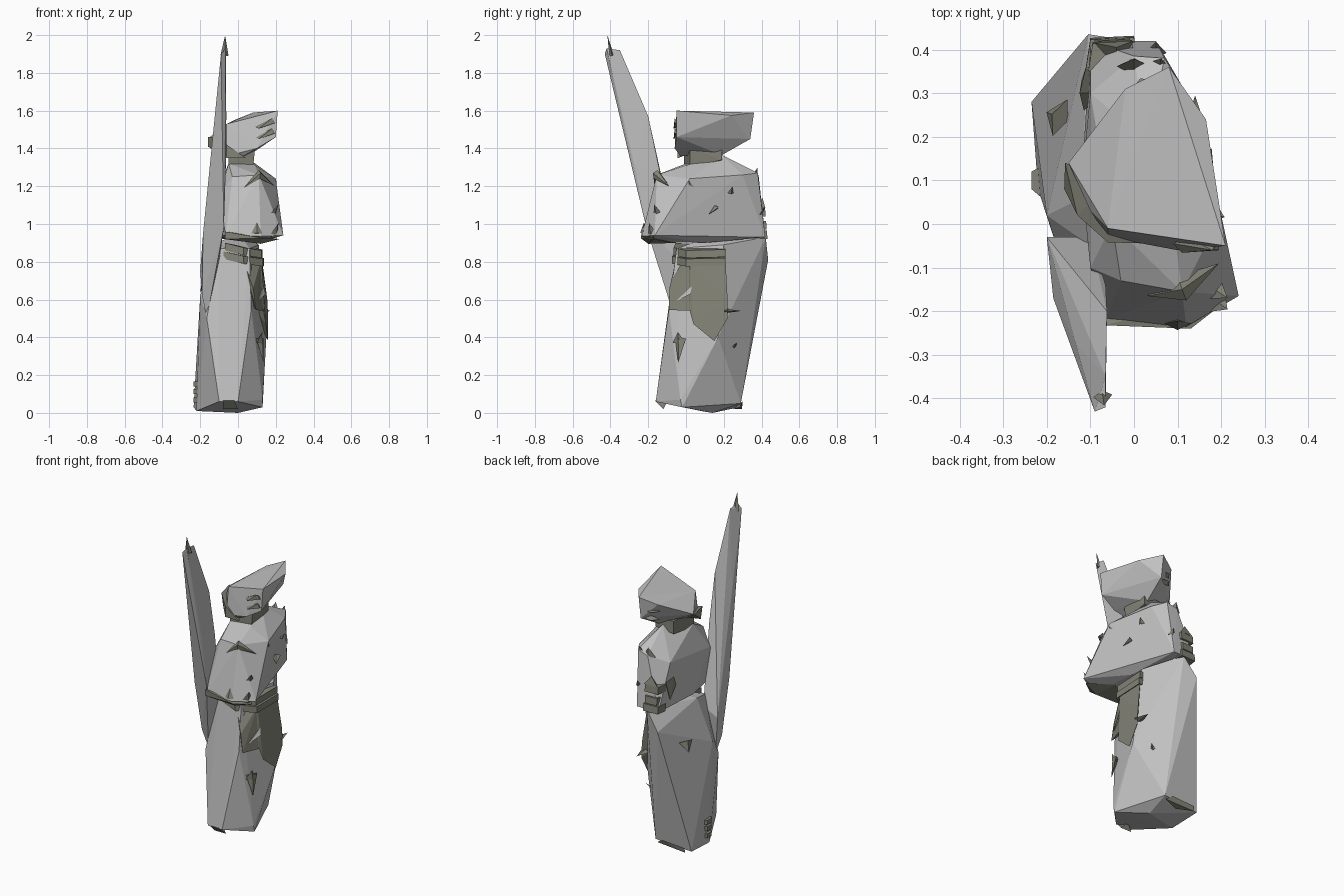
import bpy, bmesh
from mathutils import Vector, Matrix


def material(name, rgb):
    m = bpy.data.materials.new(name)
    m.diffuse_color = (*rgb, 1)
    return m


STONE = material("light grey stone", (0.53, 0.53, 0.53))
OLIVE = material("olive grey trim", (0.23, 0.23, 0.185))


def finish(name, bm, mat):
    me = bpy.data.meshes.new(name)
    bmesh.ops.recalc_face_normals(bm, faces=bm.faces)
    bm.to_mesh(me)
    bm.free()
    me.materials.append(mat)
    bpy.context.collection.objects.link(bpy.data.objects.new(name, me))


def hull(name, pts, mat):
    """Faceted block: the convex hull of a few corner points."""
    bm = bmesh.new()
    for p in pts:
        bm.verts.new(p)
    bmesh.ops.convex_hull(bm, input=bm.verts)
    bmesh.ops.delete(bm, geom=[v for v in bm.verts if not v.link_faces], context='VERTS')
    finish(name, bm, mat)


def spike(name, base, direction, length, radius, flat=0.5):
    """Small four-sided pyramid stud, flattened across one axis."""
    bm = bmesh.new()
    rot = Vector(direction).to_track_quat('Z', 'Y').to_matrix().to_4x4()
    bmesh.ops.create_cone(bm, cap_ends=True, segments=4, radius1=radius, radius2=0, depth=length,
                          matrix=Matrix.Translation(base) @ rot @ Matrix.Diagonal((1, flat, 1, 1)))
    finish(name, bm, OLIVE)


# long robe
hull("robe", [(-.1, -.16, .06), (0, -.16, .06), (.13, -.02, .03), (.01, .29, .05),
              (-.22, .08, .01), (-.235, .28, .03), (0, .14, 0), (.13, -.03, .07),
              (-.165, -.09, .5), (.07, -.09, .55), (.15, .17, .4), (-.2, .02, .62),
              (.06, -.05, .87), (.11, .2, .89), (-.02, .422, .93), (-.105, .435, .81),
              (-.12, .06, .89), (-.1, -.05, .87), (0, .2, .96)], STONE)

# torso with folded arms
hull("torso", [(-.065, -.22, .94), (.12, -.235, .935), (.24, -.165, .94), (.12, -.17, .905),
               (.11, -.155, 1.26), (-.03, -.13, 1.25), (.2, .02, 1.24), (.12, .3, 1.26),
               (.07, .38, 1.27), (.0, .385, 1.25), (-.1, .42, .93), (.05, .42, .93),
               (.1, .1, .9), (-.05, .0, 1.32), (.09, .0, 1.31), (.03, .19, 1.365),
               (-.1, .3, 1.2), (-.1, -.1, 1.15), (-.12, .1, .93)], STONE)
# shoulder chevron
for tip in ((.03, -.165, 1.19), (.195, -.09, 1.2)):
    t = Vector(tip)
    hull("shoulder_chevron", [t, (.12, -.175, 1.27), (.11, -.15, 1.285), (.115, -.17, 1.24),
                              (.1, -.12, 1.25)], OLIVE)

# neck and tilted head
hull("neck", [(-.05, -.01, 1.3), (.08, .02, 1.3), (.09, .02, 1.4), (-.05, -.01, 1.4),
              (.08, .19, 1.34), (.08, .19, 1.4), (-.04, .18, 1.32), (-.04, .18, 1.4)], OLIVE)
hull("head", [(.21, -.05, 1.6), (.165, .24, 1.575), (.08, .36, 1.59), (.08, .34, 1.45),
              (-.02, .31, 1.55), (-.15, .14, 1.46), (-.1, .03, 1.47), (-.06, -.01, 1.53),
              (.2, -.05, 1.46), (.1, -.06, 1.4), (.03, -.03, 1.36), (-.06, -.03, 1.36),
              (.06, .19, 1.365)], STONE)
hull("jaw_trim", [(-.158, .14, 1.46), (-.16, .08, 1.41), (-.13, .02, 1.46), (-.12, .02, 1.39),
                  (-.06, -.042, 1.42), (-.06, -.042, 1.35), (.04, -.045, 1.35), (-.05, .1, 1.4)], OLIVE)
for z in (1.475, 1.53):
    hull("brow_plate", [(.09, -.045, z - .015), (.18, -.06, z + .03), (.195, -.06, z + .005),
                        (.11, -.066, z - .025), (.19, -.03, z), (.12, -.03, z)], OLIVE)
for z in (1.45, 1.5):
    spike("rear_head_mark", (.02, .32, z), (-.4, 1, 0), .03, .05, .35)

# tall blade on the left side
hull("blade", [(-.065, -.42, 1.93), (-.09, -.43, 1.9), (-.065, -.35, 1.92), (-.062, -.2, 1.57),
               (-.135, -.27, 1.45), (-.065, -.27, 1.3), (-.065, -.14, 1.28), (-.185, -.17, .95),
               (-.075, -.21, .98), (-.2, -.03, .75), (-.1, -.03, .8), (-.19, -.09, .62),
               (-.165, -.06, .5)], STONE)
spike("blade_tip", (-.07, -.405, 1.945), (.03, -.2, 1), .11, .022, .6)

# waist bands and hanging sash with a short side flap
for dz, grow in ((0, .008), (.045, 0)):
    hull("waist_band", [(x, y, z + dz + h) for h in (0, .04) for x, y, z in
                        ((-.07 - grow, -.055, .815), (.03, -.065 - grow, .79), (.125 + grow, .0, .775),
                         (.13 + grow, .21, .78), (-.03, .2, .8))], OLIVE)
hull("sash", [(.1, .0, .8), (.125, .02, .8), (.13, .21, .79), (.155, .22, .6), (.16, .22, .5),
              (.16, .15, .38), (.148, .04, .47), (.135, .02, .54), (.05, .1, .6)], OLIVE)
hull("sash_flap", [(.03, -.055, .8), (.12, .02, .8), (.14, .04, .54), (.095, -.09, .545),
                   (.08, -.088, .66), (.05, .1, .6)], OLIVE)
spike("sash_barb", (.14, .25, .54), (0, 1, 0), .09, .03, .4)
hull("sash_gap", [(.108, -.055, .59), (.135, .03, .67), (.146, .025, .63), (.09, .0, .62)], STONE)

# sleeve hem and back clasp
hull("sleeve_hem", [(-.07, -.232, .96), (-.07, -.23, .92), (-.07, -.16, .92), (.13, -.24, .925),
                    (.12, -.2, .895), (.22, -.17, .92), (.1, -.05, .9)], OLIVE)
for z, w in ((.94, .05), (.99, .04), (1.06, .045)):
    hull("back_clasp", [(x, y - (z + h - .94) * .08, z + h) for h in (-.02, .025) for x, y in
                        ((-.06 - w, .36), (-.05 - w, .425), (-.05 + w, .43), (-.04 + w, .36))], OLIVE)
hull("back_clasp_point", [(-.09, .415, 1.085), (.0, .42, 1.085), (-.04, .405, 1.14), (-.04, .36, 1.09)], OLIVE)
hull("left_clasp", [(-.115, .26, 1.05), (-.125, .3, 1.12), (-.11, .36, 1.1), (-.12, .33, .98),
                    (-.06, .3, 1.05)], OLIVE)

# robe foot trim
hull("front_foot_trim", [(-.08, -.164, .065), (-.02, -.164, .065), (.0, -.12, .02),
                         (-.08, -.12, .02), (-.04, -.1, .06)], OLIVE)
hull("back_foot_trim", [(-.2, .295, .02), (-.2, .3, .05), (-.04, .298, .06), (.0, .285, .03),
                        (-.1, .25, .02)], OLIVE)
for z in (.07, .115, .155):
    hull("side_foot_trim", [(x, y, z + h) for h in (-.015, .012) for x, y in
                            ((-.235, .12), (-.235, .08), (-.2, .05), (-.2, .14))], OLIVE)

# studs: position, direction, length, radius
studs = [((.195, .02, 1.21), (.6, -.2, 1), .05, .022), ((.15, .24, 1.18), (.6, .3, 1), .04, .018),
         ((.17, .14, 1.07), (.4, -.6, -.6), .06, .025), ((.2, -.16, 1.08), (.6, -.4, 1), .06, .025),
         ((.06, .37, 1.27), (.1, .4, 1), .05, .03), ((.0, .37, 1.27), (0, .3, 1), .06, .04),
         ((.05, .405, 1.07), (0, .6, 1), .05, .025), ((.125, -.035, .33), (.15, -.1, -1), .13, .035),
         ((.12, -.04, .4), (.3, -.1, 1), .06, .035), ((.08, .26, .36), (.6, .4, .5), .04, .015),
         ((-.185, .25, .67), (-.5, .2, -1), .07, .045), ((-.12, -.3, 1.51), (-1, 0, 0), .02, .012),
         ((.2, -.185, .97), (.4, -.3, 1), .08, .035), ((.1, -.225, .98), (0, .1, 1), .06, .03)]
for s in studs:
    spike("stud", *s)
